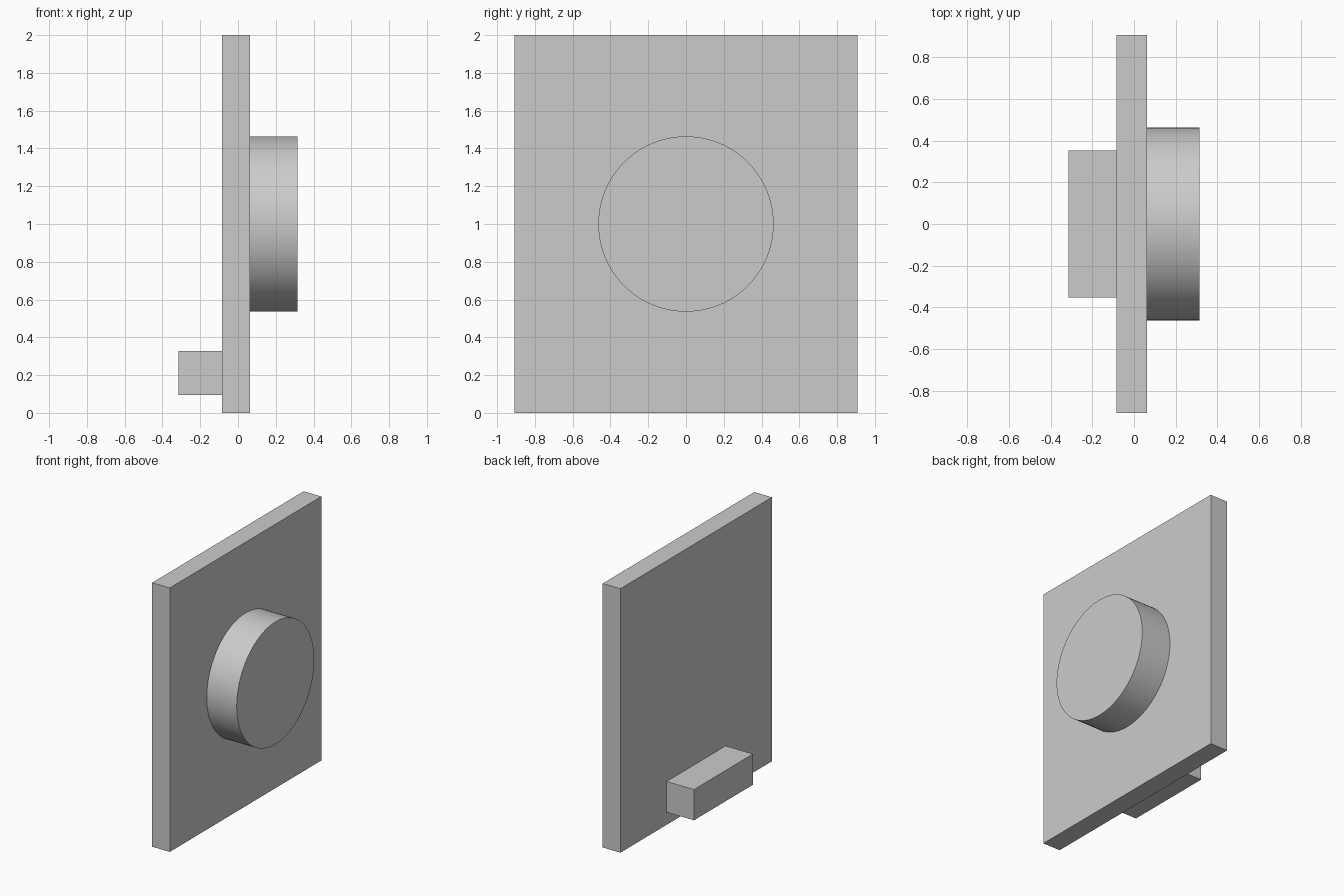
import bpy
from math import pi, radians

cube = bpy.data.objects.get("Cube")
if cube:
    bpy.data.objects.remove(cube, do_unlink=True)

# Single plain grey finish
grey = bpy.data.materials.new("light_grey")
grey.use_nodes = True
colour = (0.6, 0.6, 0.6, 1)
grey.diffuse_color = colour
grey.node_tree.nodes["Principled BSDF"].inputs["Base Color"].default_value = colour


def finish(name):
    obj = bpy.context.object
    obj.name = name
    obj.data.materials.append(grey)
    return obj


def box(name, x0, x1, half_width, z0, z1):
    bpy.ops.mesh.primitive_cube_add(size=1, location=((x0 + x1) / 2, 0, (z0 + z1) / 2))
    obj = finish(name)
    obj.scale = (x1 - x0, 2 * half_width, z1 - z0)
    bpy.ops.object.transform_apply(location=False, rotation=False, scale=True)
    return obj


PLATE_BACK, PLATE_FRONT, OUTER = -0.085, 0.063, 0.314

# Upright plate and the ledge low on its -x face
box("plate", PLATE_BACK, PLATE_FRONT, 0.907, 0, 2)
box("ledge", -OUTER, PLATE_BACK, 0.353, 0.095, 0.328)

# Round boss in the middle of the +x face
bpy.ops.mesh.primitive_cylinder_add(
    vertices=96, radius=0.464, depth=OUTER - PLATE_FRONT,
    location=((PLATE_FRONT + OUTER) / 2, 0, 1.0), rotation=(0, pi / 2, 0))
finish("round_boss")
bpy.ops.object.shade_smooth_by_angle(angle=radians(30))
